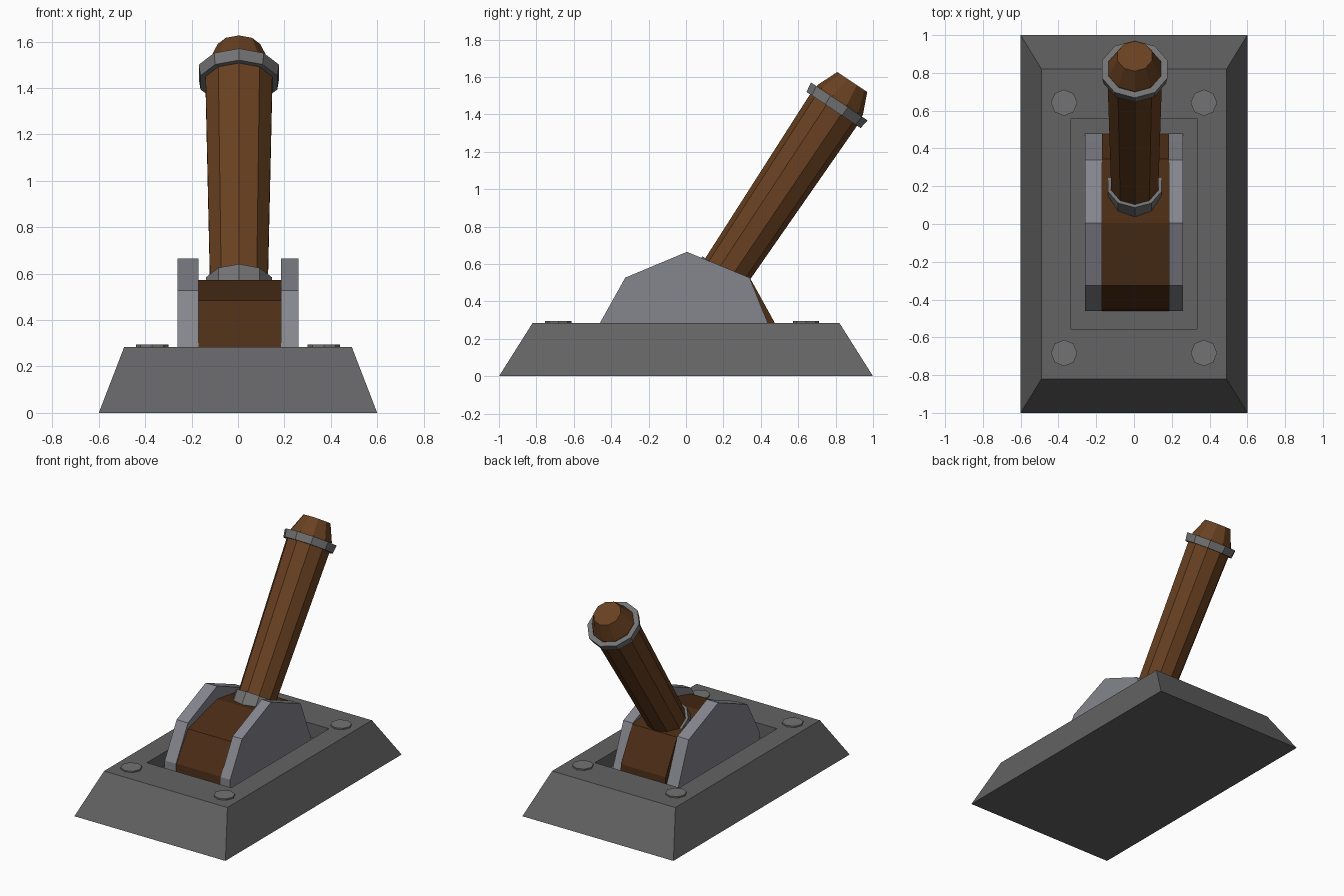
import bpy, bmesh
from math import pi, sin, cos, atan2
from mathutils import Matrix

if "Cube" in bpy.data.objects:
    bpy.data.objects.remove(bpy.data.objects["Cube"])


def material(name, color):
    m = bpy.data.materials.new(name)
    m.diffuse_color = (*color, 1)
    m.use_nodes = True
    m.node_tree.nodes["Principled BSDF"].inputs["Base Color"].default_value = m.diffuse_color
    return m


def loft(name, rings, mat=None, matrix=None):
    """Skin a stack of equal-length point rings and cap both ends."""
    bm = bmesh.new()
    loops = [[bm.verts.new(p) for p in r] for r in rings]
    n = len(loops[0])
    for a, b in zip(loops, loops[1:]):
        for i in range(n):
            j = (i + 1) % n
            bm.faces.new((a[i], a[j], b[j], b[i]))
    bm.faces.new(loops[0][::-1])
    bm.faces.new(loops[-1])
    bmesh.ops.recalc_face_normals(bm, faces=bm.faces[:])
    me = bpy.data.meshes.new(name)
    bm.to_mesh(me)
    bm.free()
    ob = bpy.data.objects.new(name, me)
    bpy.context.collection.objects.link(ob)
    if mat:
        me.materials.append(mat)
    if matrix:
        ob.matrix_world = matrix
    return ob


def rect(x, y, z):
    return [(-x, -y, z), (x, -y, z), (x, y, z), (-x, y, z)]


def ngon(r, z, n=10):
    return [(r * sin(2 * pi * i / n), -r * cos(2 * pi * i / n), z) for i in range(n)]


def plate(name, profile, x0, x1, mat=None):
    return loft(name, [[(x, y, z) for y, z in profile] for x in (x0, x1)], mat)


wood = material("wood", (0.14, 0.052, 0.015))
dark_wood = material("dark_wood", (0.073, 0.027, 0.008))
dark_metal = material("dark_metal", (0.125, 0.125, 0.129))
metal = material("metal", (0.235, 0.235, 0.27))
ring_metal = material("ring_metal", (0.17, 0.17, 0.175))
TOP, FLOOR = 0.285, 0.185

# Tapered base with a recessed well
loft("base", [rect(0.6, 1.0, 0), rect(0.49, 0.82, TOP),
              rect(0.335, 0.555, TOP), rect(0.335, 0.555, FLOOR)], dark_metal)

# Corner bolts
for x in (-0.37, 0.37):
    for y in (-0.683, 0.642):
        loft("bolt", [ngon(0.07, 0, 8), ngon(0.07, 0.03, 8)], ring_metal,
             Matrix.Translation((x, y, TOP - 0.02)))

# Side cheeks and the wooden block between them
cheek = [(-0.46, FLOOR), (-0.46, TOP), (-0.325, 0.527), (0.005, 0.665),
         (0.34, 0.527), (0.437, TOP), (0.48, FLOOR)]
for x0, x1 in ((-0.26, -0.17), (0.185, 0.26)):
    plate("cheek", cheek, x0, x1, metal)
block = [(-0.46, FLOOR), (-0.455, TOP), (-0.325, 0.485), (0.005, 0.572),
         (0.344, 0.522), (0.475, TOP), (0.48, FLOOR)]
plate("pivot_block", block, -0.17, 0.185, dark_wood)

# Leaning lever: handle, end knob and two metal rings along one axis
axis = Matrix.Translation((0.004, 0.223, 0.575)) @ Matrix.Rotation(-atan2(0.665, 0.997), 4, 'X')
loft("handle", [ngon(0.127, -0.22), ngon(0.152, 1.06)], wood, axis)
loft("knob", [ngon(0.145, 1.05), ngon(0.145, 1.085), ngon(0.096, 1.2)], wood, axis)
loft("top_ring", [ngon(0.174, 1.02), ngon(0.182, 1.075)], ring_metal, axis)
loft("collar", [ngon(0.15, -0.14), ngon(0.15, -0.02)], ring_metal, axis)
